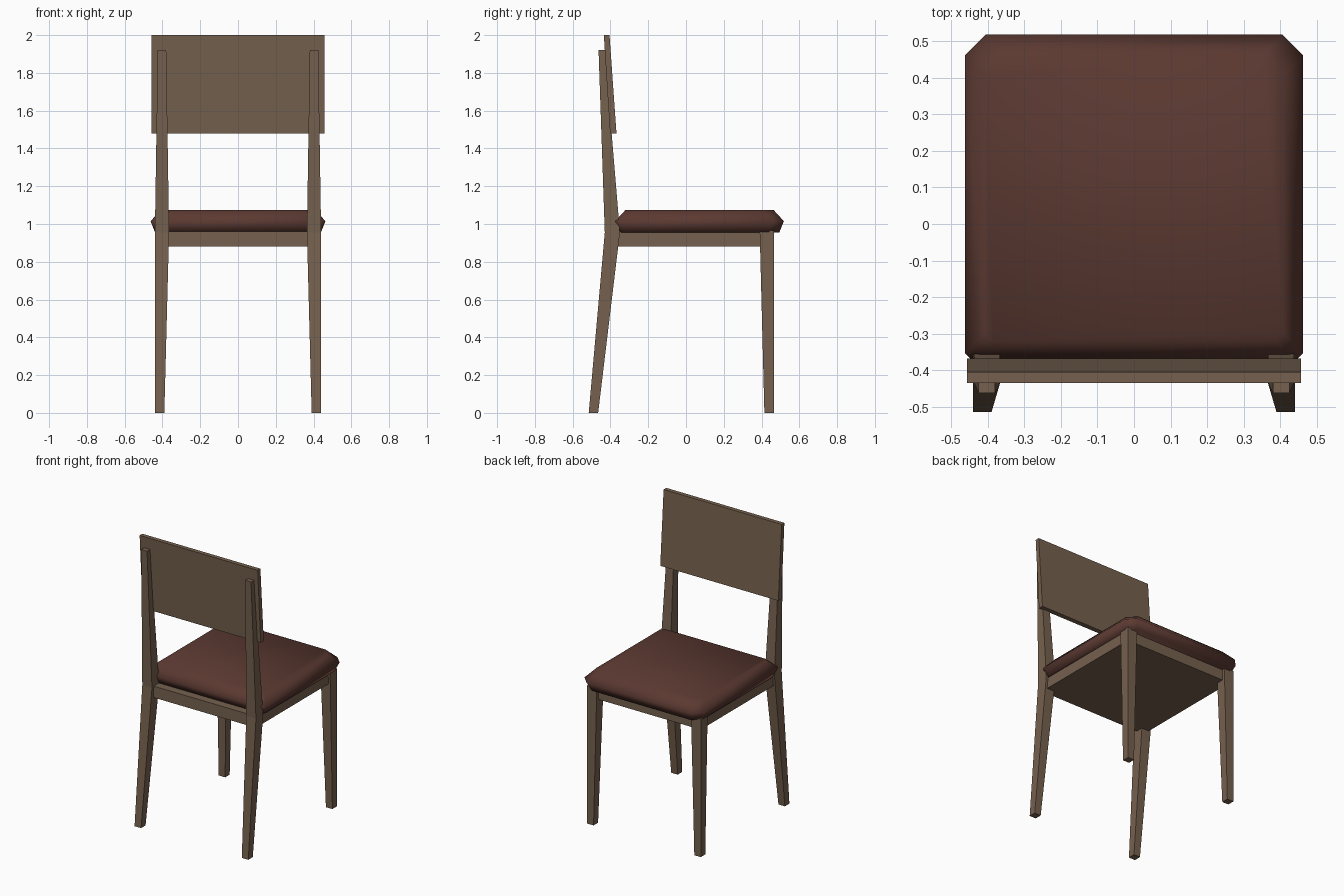
import bpy, bmesh

cube = bpy.data.objects.get("Cube")
if cube:
    bpy.data.objects.remove(cube, do_unlink=True)


def material(name, rgb):
    m = bpy.data.materials.new(name)
    m.use_nodes = True
    m.diffuse_color = (*rgb, 1)
    m.node_tree.nodes["Principled BSDF"].inputs["Base Color"].default_value = (*rgb, 1)
    return m


wood = material("brown wood", (0.18, 0.12, 0.077))
leather = material("dark red leather", (0.105, 0.041, 0.031))


def loft(name, rings, mat, smooth=False):
    """Skin a stack of equal-length point rings and cap both ends."""
    bm = bmesh.new()
    loops = [[bm.verts.new(p) for p in ring] for ring in rings]
    n = len(loops[0])
    for a, b in zip(loops, loops[1:]):
        for i in range(n):
            j = (i + 1) % n
            bm.faces.new((a[i], a[j], b[j], b[i]))
    bm.faces.new(loops[0][::-1])
    bm.faces.new(loops[-1])
    bmesh.ops.recalc_face_normals(bm, faces=bm.faces[:])
    for f in bm.faces:
        f.smooth = smooth
    mesh = bpy.data.meshes.new(name)
    bm.to_mesh(mesh)
    bm.free()
    mesh.materials.append(mat)
    obj = bpy.data.objects.new(name, mesh)
    bpy.context.collection.objects.link(obj)
    return obj


def rect(x0, x1, y0, y1, z):
    return [(x0, y0, z), (x1, y0, z), (x1, y1, z), (x0, y1, z)]


def mirrored(ring):
    return [(-x, y, z) for x, y, z in ring]


# Legs: tapered, the back pair kinked at the seat and running up to the backrest
front_leg = [rect(0.39, 0.44, 0.415, 0.465, 0),
             rect(0.365, 0.44, 0.39, 0.465, 0.965)]
back_leg = [rect(0.39, 0.44, -0.515, -0.465, 0),
            rect(0.365, 0.44, -0.43, -0.35, 0.955),
            rect(0.38, 0.425, -0.463, -0.43, 1.92)]
for part, rings in (("front_leg", front_leg), ("back_leg", back_leg)):
    loft("left_" + part, rings, wood)
    loft("right_" + part, [mirrored(r) for r in rings], wood)

# Seat frame
loft("seat_frame", [rect(-0.425, 0.425, -0.41, 0.445, z) for z in (0.88, 0.96)], wood)

# Tilted backrest panel
loft("backrest", [rect(-0.457, 0.457, -0.402, -0.368, 1.48),
                  rect(-0.457, 0.457, -0.435, -0.405, 2.0)], wood)


# Cushion: cut-corner outline, widest at mid height
def cushion_ring(inset, z):
    x, back, front = 0.463 - inset, -0.375 + inset, 0.518 - inset
    half = [(x - 0.022, back, z), (x, back + 0.022, z),
            (x, front - 0.056, z), (x - 0.056, front, z)]
    return half + mirrored(half)[::-1]


loft("cushion", [cushion_ring(0.024, 0.955), cushion_ring(0, 1.015),
                 cushion_ring(0.055, 1.075)], leather, smooth=True)
